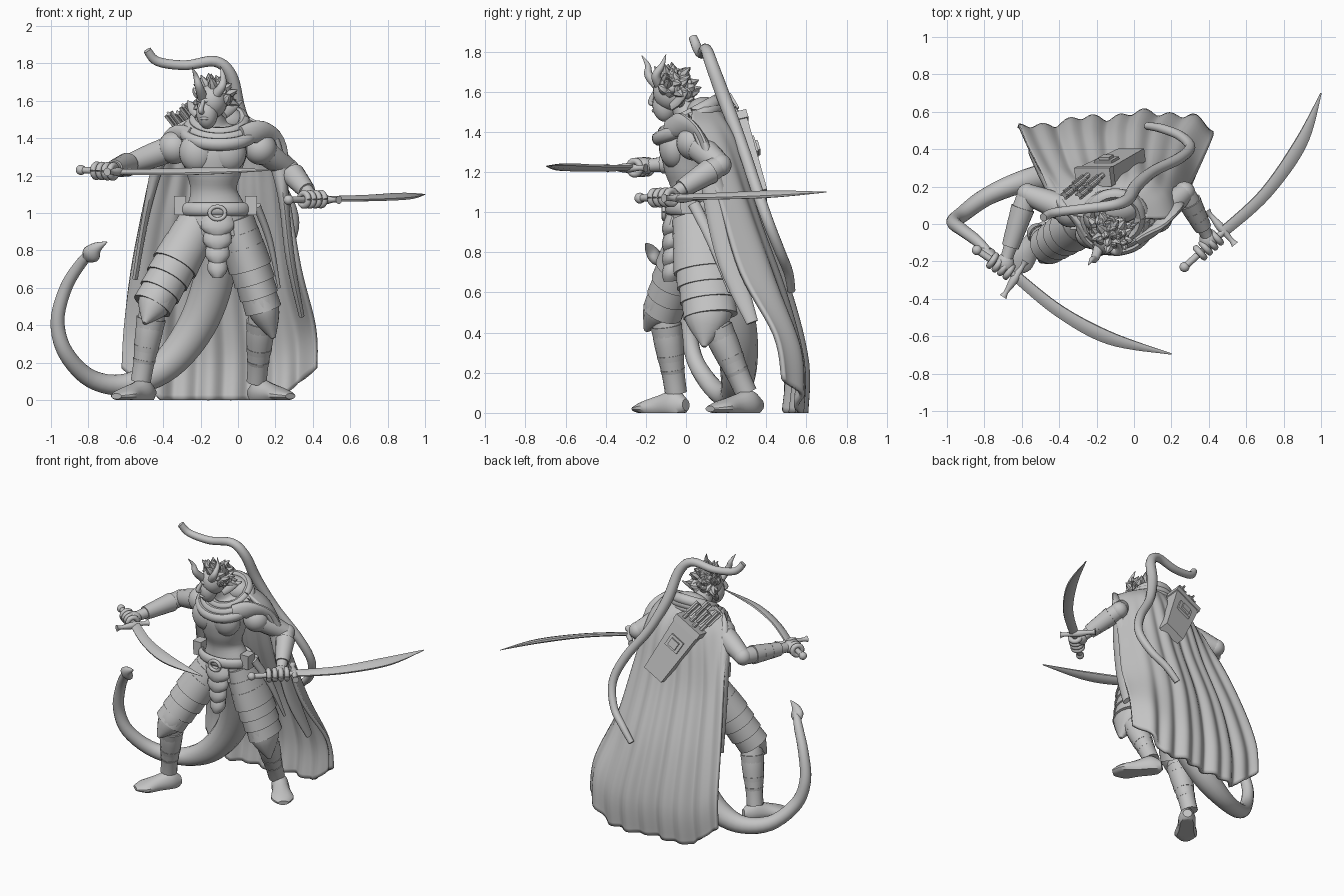
import bpy, bmesh, math, random
from mathutils import Vector, Matrix

random.seed(4)
if "Cube" in bpy.data.objects:
    bpy.data.objects.remove(bpy.data.objects["Cube"])

grey = bpy.data.materials.new("plain grey")
grey.use_nodes = True
grey.diffuse_color = (0.55, 0.55, 0.55, 1)
grey.node_tree.nodes["Principled BSDF"].inputs["Base Color"].default_value = (0.55, 0.55, 0.55, 1)


def finish(name, bm, angle=40):
    bmesh.ops.recalc_face_normals(bm, faces=bm.faces)
    mesh = bpy.data.meshes.new(name)
    bm.to_mesh(mesh)
    bm.free()
    mesh.materials.append(grey)
    ob = bpy.data.objects.new(name, mesh)
    bpy.context.collection.objects.link(ob)
    bpy.ops.object.select_all(action='DESELECT')
    ob.select_set(True)
    bpy.context.view_layer.objects.active = ob
    bpy.ops.object.shade_smooth_by_angle(angle=math.radians(angle))
    return ob


def spline(rows, n):
    """Smooth interpolation of equal-length tuples."""
    out = []
    last = len(rows) - 1
    for i in range(last):
        a, b, c, d = (rows[max(0, min(last, i + k))] for k in (-1, 0, 1, 2))
        for s in range(n):
            t = s / n
            out.append([q + 0.5 * t * (r - p + t * (2*p - 5*q + 4*r - w + t * (3*(q - r) + w - p)))
                        for p, q, r, w in zip(a, b, c, d)])
    out.append(list(rows[-1]))
    return out


def sweep(name, rows, ref=(0, -1, 0), n=5, sides=14, angle=40):
    """Tube along rows of x, y, z, side radius, optional second radius along ref."""
    pts = spline([tuple(r) if len(r) == 5 else (*r, r[3]) for r in rows], n)
    bm, rings, ref = bmesh.new(), [], Vector(ref)
    for i, p in enumerate(pts):
        tan = Vector(pts[min(i + 1, len(pts) - 1)][:3]) - Vector(pts[max(i - 1, 0)][:3])
        side = tan.cross(ref).normalized()
        up = side.cross(tan).normalized()
        ring = []
        for k in range(sides):
            a = math.tau * (k + 0.5) / sides
            v = Vector(p[:3]) + side * max(p[3], .001) * math.cos(a) + up * max(p[4], .001) * math.sin(a)
            v.z = max(v.z, 0)
            ring.append(bm.verts.new(v))
        rings.append(ring)
    for r, s in zip(rings, rings[1:]):
        for k in range(sides):
            bm.faces.new((r[k], r[k - 1], s[k - 1], s[k]))
    bm.faces.new(rings[0])
    bm.faces.new(rings[-1])
    return finish(name, bm, angle)


def ball(name, centre, size):
    bm = bmesh.new()
    m = Matrix.Translation(centre) @ Matrix.Diagonal((*size, 1))
    bmesh.ops.create_uvsphere(bm, u_segments=24, v_segments=14, radius=1, matrix=m)
    return finish(name, bm)


def ring(name, centre, ux, uy, r, r2=None):
    c, ux, uy = Vector(centre), Vector(ux), Vector(uy)
    rows = [(*(c + ux * math.cos(a) + uy * math.sin(a)), r, r2 or r)
            for a in (math.tau * k / 12 for k in range(13))]
    return sweep(name, rows, ux.cross(uy), 3, 10)


# Torso with chest plate and neck
sweep("torso", [(-.12, .04, .88, .18, .12), (-.12, .04, 1, .17, .12), (-.13, .03, 1.12, .125, .105),
                (-.13, .02, 1.22, .15, .13), (-.13, .02, 1.32, .18, .145), (-.12, .03, 1.41, .17, .12),
                (-.13, .02, 1.47, .08, .08), (-.14, -.02, 1.55, .055, .06)], sides=28)
for x, tag in ((-.215, "right"), (-.055, "left")):
    ball(tag + "_chest_plate", (x, -.055, 1.325), (.1, .08, .11))

# Belt, buckle, pouches and hanging front plates
ring("belt", (-.12, .04, 1.02), (.18, 0, 0), (0, .13, 0), .02, .035)
ring("belt_buckle", (-.11, -.11, 1.0), (.042, 0, 0), (0, 0, .034), .011)
for x, tag in ((-.31, "right"), (.07, "left")):
    sweep(tag + "_pouch", [(x, .01, .99, .042, .05), (x, .01, 1.09, .046, .055)], n=1, sides=4)
for i in range(4):
    z, w = .98 - i * .075, .09 - i * .012
    sweep("front_plate", [(-.11, -.06, z, w * .9, .04), (-.11, -.075, z - .06, w, .045),
                          (-.11, -.075, z - .1, w * .5, .035)], n=3)


def leg(tag, hip, knee, ankle, heel, toe, width, depth, point):
    hip, knee, ankle = Vector(hip), Vector(knee), Vector(ankle)
    sweep(tag + "_thigh", [(*hip, .1), (*hip.lerp(knee, .5), .1), (*knee, .072)])
    # Overlapping thigh plates
    for i in range(6):
        a, b = hip.lerp(knee, i / 6 - .05), hip.lerp(knee, (i + 1) / 6 + .04)
        f = 1 - .05 * abs(i - 2)
        sweep(tag + "_thigh_plate", [(*a, width * f * .95, depth * f * .95), (*b, width * f, depth * f)], n=1, sides=24)
    low = knee.lerp(hip, .15)
    sweep(tag + "_knee_plate", [(*low, width * .82, depth * .85),
                                (*low.lerp(Vector(point), .5), width * .65, depth * .66), (*point, .012, .012)])
    # Shin, boot cuff, bindings and foot
    sweep(tag + "_shin", [(*knee, .066), (*knee.lerp(ankle, .35), .075), (*knee.lerp(ankle, .75), .058), (*ankle, .055)])
    for t, r in ((.2, .08), (.55, .07), (.72, .062)):
        c = knee.lerp(ankle, t)
        sweep(tag + "_boot_band", [(*c, r), (*c.lerp(ankle, .15), r * .93)], n=1, sides=20)
    heel, toe = Vector(heel), Vector(toe)
    sweep(tag + "_foot", [(*heel, .03, .03), (*heel.lerp(toe, .2), .055, .08), (*heel.lerp(toe, .5), .06, .06),
                          (*heel.lerp(toe, .8), .075, .035), (*toe, .035, .015)], (0, 0, 1))


leg("right", (-.21, .05, .95), (-.45, -.11, .52), (-.52, -.05, .1), (-.46, .0, .04), (-.65, -.25, .02),
    .128, .12, (-.5, -.2, .41))
leg("left", (-.01, .07, .95), (.13, .12, .5), (.1, .3, .1), (.07, .37, .04), (.28, .12, .02),
    .118, .16, (.19, .09, .33))


def arm(tag, shoulder, elbow, hand):
    s, e, h = Vector(shoulder), Vector(elbow), Vector(hand)
    sweep(tag + "_upper_arm", [(*s, .072), (*s.lerp(e, .5), .068), (*e, .055)])
    ball(tag + "_shoulder_guard", s, (.088, .088, .088))
    ball(tag + "_elbow", e, (.057, .057, .057))
    sweep(tag + "_forearm", [(*e, .053), (*e.lerp(h, .3), .056), (*e.lerp(h, .8), .036), (*h, .034)])
    for t in (.2, .38, .56):
        a, b = e.lerp(h, t), e.lerp(h, t + .2)
        sweep(tag + "_bracer", [(*a, .07 - t * .03), (*b, .063 - t * .03)], n=1, sides=18)
    ball(tag + "_palm", h, (.05, .055, .042))


arm("right", (-.34, .07, 1.35), (-.57, .16, 1.265), (-.69, -.21, 1.23))
arm("left", (.12, .04, 1.345), (.27, .17, 1.235), (.4, -.08, 1.08))


# Curved swords with guard, pommel and gripping fingers
def sword(tag, pommel, blade, guard, tilt):
    p, g = Vector(pommel), Vector(blade[0])
    d = (g - p).normalized()
    sweep(tag + "_sword_grip", [(*p, .018), (*g, .018)], n=1)
    ball(tag + "_pommel", p, (.027, .027, .027))
    a, b = (Vector(q) for q in guard)
    sweep(tag + "_sword_guard", [(*a, .022), (*a.lerp(b, .15), .013), (*a.lerp(b, .5), .024),
                                 (*a.lerp(b, .85), .013), (*b, .022)], (0, 0, 1))
    widths = (.032, .036, .038, .004)
    sweep(tag + "_sword_blade", [(*q, w, w * .4) for q, w in zip(blade, widths)], tilt, 8, 8, 25)
    u = d.cross(Vector((0, 0, 1))).normalized()
    for i in range(4):
        c = p.lerp(g, .4 + .14 * i)
        ring(tag + "_finger", c, u * .033, u.cross(d) * .033, .017)


sword("right", (-.84, -.14, 1.23), [(-.63, -.28, 1.22), (-.4, -.465, 1.22), (-.13, -.61, 1.225), (.2, -.695, 1.23)],
      ((-.58, -.2, 1.22), (-.7, -.39, 1.22)), (-.15, -.35, 1))
sword("left", (.27, -.23, 1.07), [(.48, -.04, 1.075), (.7, .16, 1.08), (.89, .43, 1.09), (1, .7, 1.1)],
      ((.39, .07, 1.07), (.54, -.11, 1.07)), (.3, -.2, 1))

# Head, face, ears, horns and spiky hair
ball("skull", (-.14, -.07, 1.6), (.083, .095, .095))
ball("jaw", (-.165, -.105, 1.535), (.058, .062, .085))
sweep("nose", [(-.185, -.155, 1.6, .01), (-.2, -.175, 1.55, .015), (-.19, -.16, 1.538, .012)])
sweep("brow", [(-.215, -.11, 1.605, .01), (-.18, -.15, 1.6, .012), (-.12, -.145, 1.61, .01)], (0, 0, 1))
sweep("mouth", [(-.2, -.147, 1.505, .006), (-.18, -.162, 1.505, .009), (-.155, -.155, 1.505, .006)], (0, 0, 1))
sweep("left_ear", [(-.08, -.07, 1.53, .03, .015), (-.04, -.03, 1.56, .03, .015), (.025, .01, 1.6, .003, .003)])
sweep("right_ear", [(-.21, -.03, 1.53, .03, .015), (-.24, 0, 1.56, .03, .015), (-.27, .05, 1.6, .003, .003)])
sweep("right_horn", [(-.19, -.13, 1.62, .028), (-.21, -.185, 1.68, .022), (-.225, -.19, 1.73, .014), (-.245, -.22, 1.78, .002)])
sweep("left_horn", [(-.12, -.13, 1.63, .028), (-.085, -.15, 1.68, .022), (-.08, -.12, 1.73, .014), (-.095, -.1, 1.785, .002)])
facing = Vector((-.45, -.85, -.5))
for i in range(110):
    d = Vector((random.gauss(0, 1), random.gauss(0, 1), random.gauss(.2, 1))).normalized()
    if d.dot(facing) > .25 or d.z < -.65:
        continue
    c = Vector((-.135, -.065, 1.605))
    bend = Vector((random.uniform(-.03, .03), random.uniform(-.03, .03), random.uniform(-.02, .03)))
    sweep("hair_lock", [(*(c + d * .07), .03), (*(c + d * .1 + bend * .4), .022), (*(c + d * .12 + bend), .002)],
          (.31, .2, .93), 3, 6)

# Cowl and folded hood
for k in range(3):
    ring("cowl_fold", (-.1, .01 + .015 * k, 1.43 + .03 * k), (.185 - .025 * k, 0, 0),
         (0, .15 - .015 * k, .065), .03, .035)
ball("folded_hood", (-.1, .09, 1.49), (.14, .09, .085))

# Cape: z, left x, right x, edge y on each side, back y
cape_rows = spline([(1.5, -.25, .06, .03, .03, .16), (1.42, -.37, .18, .06, .03, .22), (1.3, -.43, .23, .13, .07, .265),
                    (1, -.5, .27, .27, .17, .34), (.6, -.57, .33, .4, .28, .485), (.25, -.61, .41, .49, .45, .565),
                    (0, -.62, .42, .5, .49, .555)], 6)
bm = bmesh.new()
grid = []
cols = 90
for j, (z, xl, xr, yl, yr, yb) in enumerate(cape_rows):
    t = j / (len(cape_rows) - 1)
    row = []
    for k in range(cols + 1):
        u = k / cols
        e = abs(2 * u - 1)
        hem = .17 * max(0, (e - .6) / .4)
        fold = .016 * t * math.sin(u * 48 + 2 * t) + .014 * t * math.sin(u * 21 + 1)
        back = yb + .1 * min(1, 2 * t) * (u - .5)
        y = back + ((yl if u < .5 else yr) - back) * e ** 4 + fold
        row.append(bm.verts.new((xl + (xr - xl) * u, y, max(0, z + hem * (1 - z / 1.5)))))
    grid.append(row)
for a, b in zip(grid, grid[1:]):
    for k in range(cols):
        bm.faces.new((a[k], a[k + 1], b[k + 1], b[k]))
cape = finish("cape", bm, 60)
solid = cape.modifiers.new("thickness", 'SOLIDIFY')
solid.thickness = .024
solid.offset = 0
sweep("left_cape_edge", [(.02, -.09, 1.42, .045, .025), (.12, -.02, 1.43, .065, .03), (.2, .09, 1.34, .065, .025),
                         (.24, .14, 1.1, .03, .06), (.28, .22, .75, .025, .06), (.34, .33, .45, .015, .03)])
sweep("right_cape_edge", [(-.25, -.06, 1.42, .035, .025), (-.34, .07, 1.42, .045, .025), (-.42, .16, 1.28, .035, .035),
                          (-.49, .27, 1, .02, .04), (-.55, .39, .65, .015, .03)])

# Scabbard at the left hip
sweep("scabbard", [(.1, .04, 1.04, .022, .03), (.17, .13, .85, .018, .025), (.22, .22, .6, .008, .01)])

# Tail with pointed barb
sweep("tail", [(-.12, .1, .88, .1), (-.13, .19, .65, .11), (-.22, .25, .4, .105), (-.38, .26, .19, .088),
               (-.58, .23, .085, .062), (-.78, .15, .11, .05), (-.92, .05, .25, .043), (-.965, .01, .42, .038),
               (-.92, -.03, .6, .034), (-.84, -.09, .73, .03), (-.78, -.15, .79, .024)])
sweep("tail_barb", [(-.805, -.13, .755, .03, .02), (-.785, -.155, .78, .05, .032), (-.755, -.18, .815, .03, .025),
                    (-.7, -.2, .845, .003, .003)])

# Bow slung across the back
sweep("bow", [(-.485, .035, 1.87, .022), (-.43, .06, 1.81, .025), (-.28, .08, 1.79, .026), (-.12, .1, 1.81, .029),
              (-.035, .13, 1.73, .033), (.01, .2, 1.54, .035), (.1, .28, 1.33, .03), (.24, .35, 1.12, .03),
              (.3, .41, .95, .028), (.25, .47, .8, .026), (.15, .51, .7, .024), (.07, .525, .61, .02)], (.3, 1, .2))

# Quiver with rim, strap plate and arrows
low, high = Vector((-.01, .37, 1.07)), Vector((-.22, .25, 1.45))
axis = (high - low).normalized()
out = Vector((0, 1, 0)) - axis * axis.y
across = axis.cross(out).normalized()
sweep("quiver", [(*low, .11, .05), (*high, .145, .065)], out, 1, 4)
sweep("quiver_rim", [(*high.lerp(low, .1), .152, .072), (*high, .152, .072)], out, 1, 4)
mid = low.lerp(high, .62) + out * .045
for i, size in enumerate((.075, .045)):
    c = mid + out * .015 * i
    sweep("quiver_buckle", [(*(c - axis * size * .6), size, .018), (*(c + axis * size * .6), size, .018)], out, 1, 4)
for i in range(4):
    a = high + across * (i - 1.5) * .045 - axis * .04 + out * .02 * (-1) ** i
    b = a + axis * (.16 + .03 * (i % 2)) - out * .04 + Vector((-.03, 0, 0))
    sweep("arrow_shaft", [(*a, .014), (*b, .014)], n=1, sides=8)
    for ref in (out, across):
        sweep("arrow_feather", [(*a.lerp(b, .45), .034, .008), (*b, .038, .008)], ref, 1, 4)
